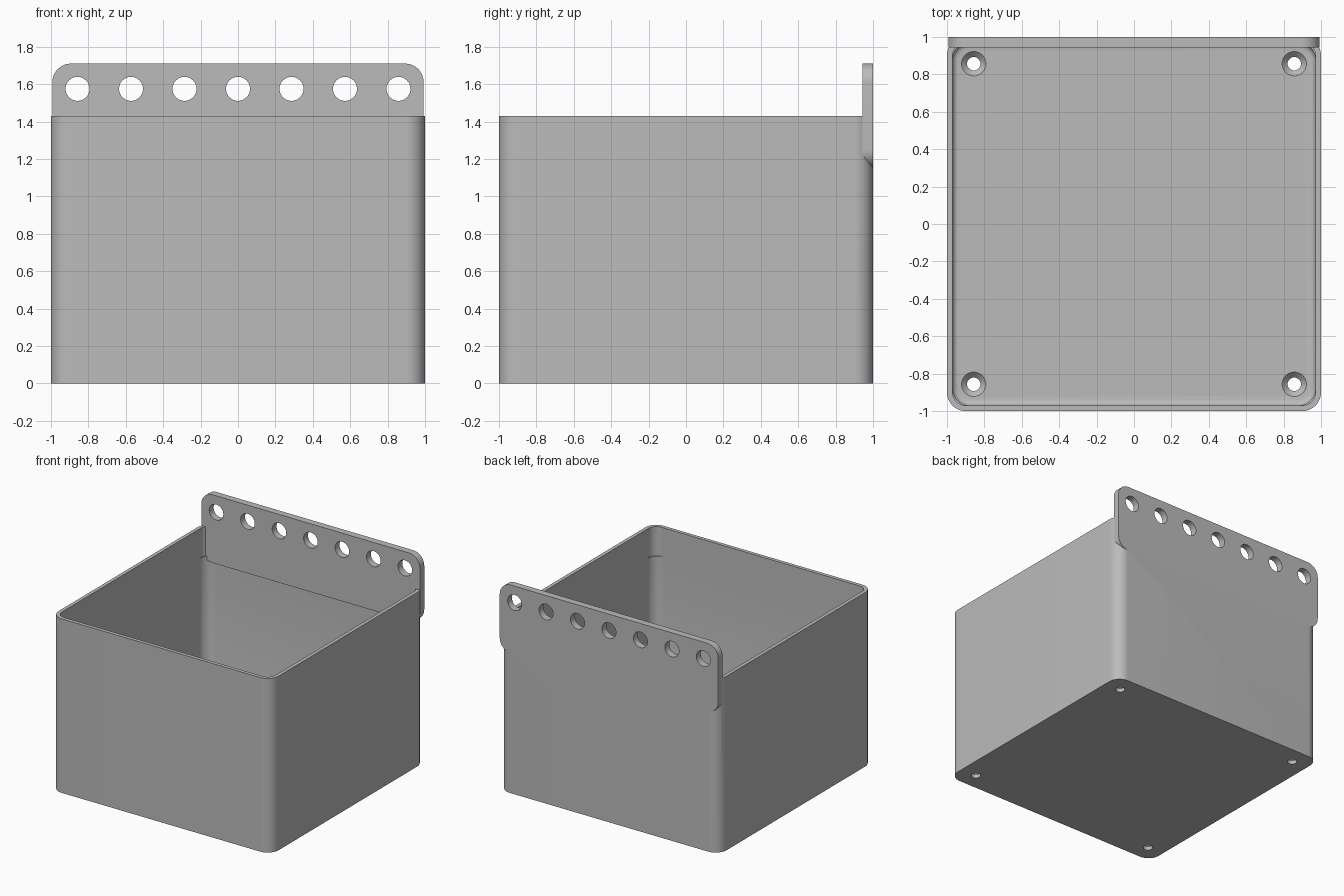
import bpy, bmesh
from math import sin, cos, pi, radians
from mathutils import Matrix

cube = bpy.data.objects.get("Cube")
if cube:
    bpy.data.objects.remove(cube, do_unlink=True)

grey = bpy.data.materials.new("plain grey")
grey.use_nodes = True
colour = (0.5, 0.5, 0.5, 1)
grey.diffuse_color = colour
grey.node_tree.nodes["Principled BSDF"].inputs["Base Color"].default_value = colour


def make_object(name, bm):
    bmesh.ops.recalc_face_normals(bm, faces=bm.faces)
    mesh = bpy.data.meshes.new(name)
    bm.to_mesh(mesh)
    bm.free()
    mesh.materials.append(grey)
    obj = bpy.data.objects.new(name, mesh)
    bpy.context.collection.objects.link(obj)
    return obj


def rounded_slab(name, half_w, half_h, radius, low, high, floor_fillet=0, matrix=None):
    """Rounded rectangle in XY, extruded from low to high."""
    bm = bmesh.new()
    steps = 12
    ring = []
    for corner, (sx, sy) in enumerate([(1, 1), (-1, 1), (-1, -1), (1, -1)]):
        for i in range(steps + 1):
            a = (corner + i / steps) * pi / 2
            ring.append(bm.verts.new((sx * (half_w - radius) + radius * cos(a),
                                      sy * (half_h - radius) + radius * sin(a), low)))
    base = bm.faces.new(ring)
    out = bmesh.ops.extrude_face_region(bm, geom=[base], use_keep_orig=True)
    top = [v for v in out["geom"] if isinstance(v, bmesh.types.BMVert)]
    bmesh.ops.translate(bm, verts=top, vec=(0, 0, high - low))
    if floor_fillet:
        edges = [e for e in bm.edges if all(v.co.z < low + 0.001 for v in e.verts)]
        bmesh.ops.bevel(bm, geom=edges, offset=floor_fillet, segments=4,
                        profile=0.5, affect='EDGES')
    if matrix:
        bmesh.ops.transform(bm, matrix=matrix, verts=bm.verts)
    return make_object(name, bm)


def cone(name, r1, r2, depth, matrix):
    bm = bmesh.new()
    bmesh.ops.create_cone(bm, cap_ends=True, segments=48, radius1=r1, radius2=r2,
                          depth=depth, matrix=matrix)
    return make_object(name, bm)


def combine(target, other, operation):
    """Apply a boolean and discard the helper."""
    mod = target.modifiers.new("boolean", 'BOOLEAN')
    mod.object, mod.operation, mod.solver = other, operation, 'EXACT'
    bpy.context.view_layer.objects.active = target
    bpy.ops.object.modifier_apply(modifier=mod.name)
    bpy.data.objects.remove(other, do_unlink=True)


# Open box with rounded corners, slightly tighter inside near the rim
floor = 0.06
box = rounded_slab("storage_box", 1, 1, 0.1, 0, 1.43)
combine(box, rounded_slab("cavity", 0.97, 0.97, 0.09, floor, 1.6, 0.03), 'DIFFERENCE')
combine(box, rounded_slab("rim_cavity", 0.97, 0.97, 0.07, 1.19, 1.6), 'DIFFERENCE')

# Countersunk screw holes in the floor
for x in (-0.857, 0.857):
    for y in (-0.857, 0.857):
        shaft = Matrix.Translation((x, y, 0.03))
        sink = Matrix.Translation((x, y, floor - 0.01))
        combine(box, cone("shaft", 0.036, 0.036, 0.2, shaft), 'DIFFERENCE')
        combine(box, cone("countersink", 0.03, 0.08, 0.05, sink), 'DIFFERENCE')

# Hanging plate across the back, with a row of holes
upright = Matrix.Translation((0, 0, 1.43)) @ Matrix.Rotation(radians(90), 4, 'X')
plate = rounded_slab("hanging_plate", 0.993, 0.28, 0.1, -1, -0.943, 0, upright)
for i in range(-3, 4):
    across = Matrix.Translation((i * 0.286, 0.97, 1.575)) @ Matrix.Rotation(radians(90), 4, 'X')
    combine(plate, cone("peg_hole", 0.064, 0.064, 0.3, across), 'DIFFERENCE')
combine(box, plate, 'UNION')

# Smooth curves, sharp edges
bpy.ops.object.select_all(action='DESELECT')
box.select_set(True)
bpy.context.view_layer.objects.active = box
bpy.ops.object.shade_smooth_by_angle(angle=radians(30))
